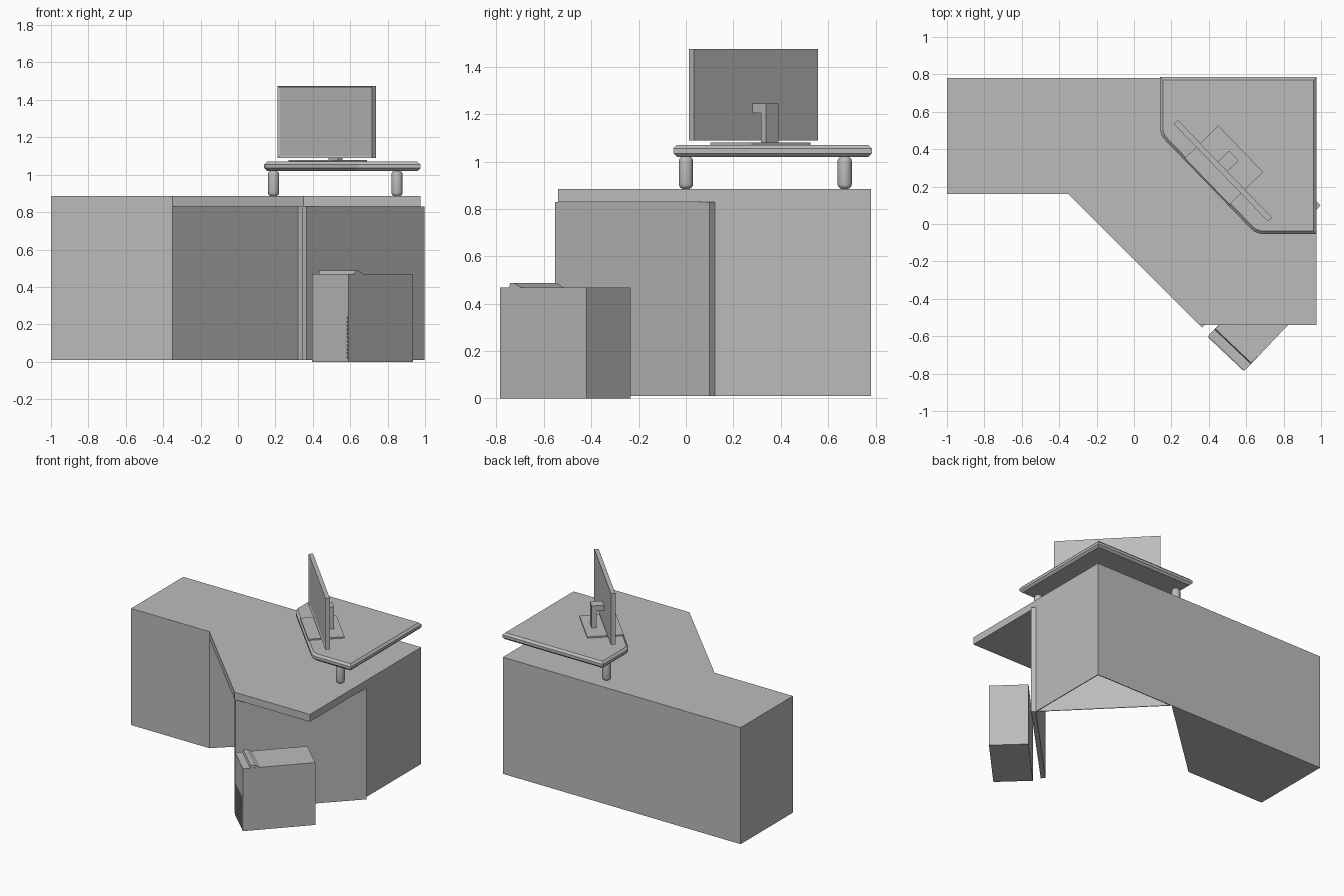
import bpy, bmesh, math
from mathutils import Matrix, Vector

cube = bpy.data.objects.get("Cube")
if cube:
    bpy.data.objects.remove(cube, do_unlink=True)

GREY = (0.5, 0.5, 0.5, 1.0)
grey = bpy.data.materials.new("plain grey")
grey.use_nodes = True
grey.diffuse_color = GREY
grey.node_tree.nodes["Principled BSDF"].inputs["Base Color"].default_value = GREY


def finish(name, bm):
    bmesh.ops.recalc_face_normals(bm, faces=bm.faces[:])
    mesh = bpy.data.meshes.new(name)
    bm.to_mesh(mesh)
    bm.free()
    mesh.materials.append(grey)
    obj = bpy.data.objects.new(name, mesh)
    bpy.context.collection.objects.link(obj)
    return obj


def prism(name, outline, low, high, frame=Matrix(), chamfer=0, recess=None):
    """Extrude an outline; optionally chamfer its rims or recess the -y side."""
    bm = bmesh.new()
    base = bm.faces.new([bm.verts.new((x, y, low)) for x, y in outline])
    top = bmesh.ops.extrude_face_region(bm, geom=[base])["geom"]
    for v in top:
        if isinstance(v, bmesh.types.BMVert):
            v.co.z = high
    bmesh.ops.recalc_face_normals(bm, faces=bm.faces[:])
    if chamfer:
        rims = [e for e in bm.edges
                if abs(e.verts[0].co.z - e.verts[1].co.z) < 1e-5]
        bmesh.ops.bevel(bm, geom=rims, offset=chamfer, segments=1, affect='EDGES')
    if recess:
        front = [f for f in bm.faces if f.normal.y < -0.9]
        bmesh.ops.inset_region(bm, faces=front, thickness=recess[0])
        bmesh.ops.translate(bm, verts=front[0].verts[:], vec=(0, recess[1], 0))
    bm.transform(frame)
    return finish(name, bm)


def turned(x, y, degrees):
    return Matrix.Translation((x, y, 0)) @ Matrix.Rotation(math.radians(degrees), 4, 'Z')


def block(name, u, v, z, frame=Matrix(), **extra):
    outline = [(u[0], v[0]), (u[1], v[0]), (u[1], v[1]), (u[0], v[1])]
    return prism(name, outline, z[0], z[1], frame, **extra)


def panel(name, start, end, thickness, z):
    """Upright panel from start to end, thickened to its left."""
    run = Vector(end) - Vector(start)
    frame = turned(*start, math.degrees(math.atan2(run.y, run.x)))
    return block(name, (0, run.length), (0, thickness), z, frame)


# Desk: side cabinet, corner worktop and the panels beneath it
TOP, UNDER, FOOT = 0.885, 0.83, 0.01
prism("side_cabinet", [(-1, 0.16), (-0.35, 0.16), (0.32, 0.78), (-1, 0.78)], FOOT, TOP)
prism("corner_worktop", [(-0.35, 0.16), (0.35, -0.54), (0.975, -0.54),
                         (0.975, 0.78), (0.32, 0.78)], UNDER, TOP)
panel("back_panel", (0.97, 0.78), (0.32, 0.78), 0.006, (FOOT, UNDER))
panel("side_panel", (0.975, 0.12), (0.975, 0.78), 0.006, (FOOT, UNDER))
panel("knee_panel", (0.32, 0.775), (0.97, 0.12), 0.006, (FOOT, UNDER))
panel("support_panel", (0.365, -0.553), (0.998, 0.1), 0.033, (FOOT, UNDER))

# Raised shelf on two rounded feet
prism("monitor_shelf", [(0.14, 0.785), (0.14, 0.5), (0.147, 0.475), (0.165, 0.45),
                        (0.62, -0.02), (0.645, -0.042), (0.68, -0.053),
                        (0.975, -0.053), (0.975, 0.785)], 1.02, 1.07, chamfer=0.015)
for name, x, y in (("left_shelf_foot", 0.85, 0), ("right_shelf_foot", 0.19, 0.67)):
    bm = bmesh.new()
    bmesh.ops.create_cone(bm, cap_ends=True, segments=20, radius1=0.03, radius2=0.03,
                          depth=0.137, matrix=Matrix.Translation((x, y, 0.953)))
    rims = [e for e in bm.edges if abs(e.verts[0].co.z - e.verts[1].co.z) < 1e-5]
    bmesh.ops.bevel(bm, geom=rims, offset=0.02, segments=4, profile=0.5, affect='EDGES')
    foot = finish(name, bm)
    bpy.ops.object.select_all(action='DESELECT')
    foot.select_set(True)
    bpy.context.view_layer.objects.active = foot
    bpy.ops.object.shade_smooth_by_angle()

# Monitor, turned to face the knee space
screen = turned(0.475, 0.285, -46)
block("monitor_screen", (-0.363, 0.363), (-0.015, 0.015), (1.09, 1.475), screen,
      recess=(0.015, 0.006))
block("monitor_base", (-0.19, 0.155), (-0.1, 0.15), (1.07, 1.08), screen)
block("monitor_post", (-0.053, 0.02), (0.065, 0.098), (1.08, 1.245), screen)
block("monitor_arm", (-0.053, 0.02), (0.014, 0.066), (1.205, 1.245), screen)

# Computer tower with top ridge and front vent slats
tower = turned(0.395, -0.6, -43.4)
WIDE = 0.27
block("computer_tower", (0, WIDE), (0, 0.502), (0, 0.468), tower)
sideways = Matrix(((0, 0, 1, 0), (1, 0, 0, 0), (0, 1, 0, 0), (0, 0, 0, 1)))
prism("tower_ridge", [(0.05, 0.465), (0.056, 0.487), (0.08, 0.487), (0.125, 0.465)],
      0.003, WIDE - 0.003, tower @ sideways)
for i in range(11):
    z = 0.018 + i * 0.021
    block(f"vent_slat_{i + 1}", (0.006, WIDE - 0.006), (-0.004, 0.002),
          (z, z + 0.012), tower)
